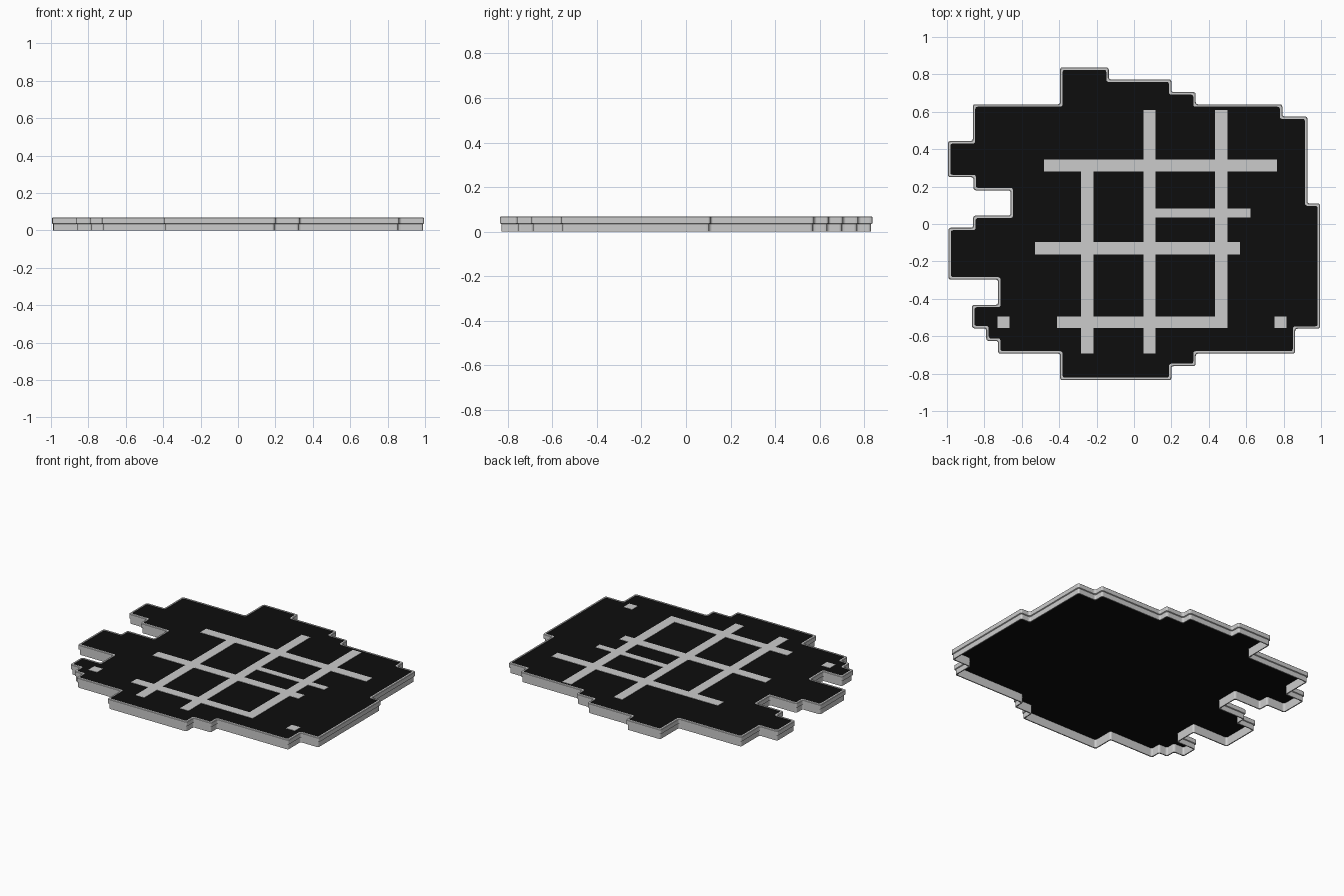
import bpy, bmesh, math
from mathutils import Vector

if "Cube" in bpy.data.objects:
    bpy.data.objects.remove(bpy.data.objects["Cube"])

H = 0.068
# Rectilinear board outline, clockwise from the back left tab
OUTLINE = [(-.395, .837), (-.135, .837), (-.135, .773), (.2, .773), (.2, .705), (.33, .705),
           (.33, .64), (.793, .64), (.793, .575), (.927, .575), (.927, .11), (.995, .11),
           (.995, -.56), (.862, -.56), (.862, -.693), (.33, -.693), (.33, -.76), (.2, -.76),
           (.2, -.835), (-.395, -.835), (-.395, -.693), (-.727, -.693), (-.727, -.625),
           (-.79, -.625), (-.79, -.558), (-.866, -.558), (-.866, -.432), (-.727, -.432),
           (-.727, -.297), (-.992, -.297), (-.992, -.02), (-.86, -.02), (-.86, .045),
           (-.66, .045), (-.66, .18), (-.858, .18), (-.858, .25), (-.995, .25),
           (-.995, .443), (-.862, .443), (-.862, .64), (-.395, .64)]


def outline(inset, r=0.012, segs=3):
    """Inset the outline and round every corner."""
    n = len(OUTLINE)
    pts = [Vector(p) for p in OUTLINE]
    moved = []
    for i, p in enumerate(pts):
        a = (p - pts[i - 1]).normalized()
        b = (pts[(i + 1) % n] - p).normalized()
        moved.append(p + inset * (Vector((a.y, -a.x)) + Vector((b.y, -b.x))))
    out = []
    for i, p in enumerate(moved):
        u = (moved[i - 1] - p).normalized()
        v = (moved[(i + 1) % n] - p).normalized()
        c = p + r * (u + v)
        for k in range(segs + 1):
            t = math.pi / 2 * k / segs
            out.append(c - r * (v * math.cos(t) + u * math.sin(t)))
    return out


def finish(bm, name, mat=None):
    bmesh.ops.recalc_face_normals(bm, faces=bm.faces)
    me = bpy.data.meshes.new(name)
    bm.to_mesh(me)
    bm.free()
    ob = bpy.data.objects.new(name, me)
    bpy.context.collection.objects.link(ob)
    if mat:
        me.materials.append(mat)
    return ob


def loft(name, rings, closed, mat=None):
    """Bridge (inset, z) rings; closed makes a frame, otherwise the ends are capped."""
    bm = bmesh.new()
    loops = [[bm.verts.new((p.x, p.y, z)) for p in outline(d)] for d, z in rings]
    pairs = list(zip(loops, loops[1:]))
    if closed:
        pairs.append((loops[-1], loops[0]))
    for a, b in pairs:
        for i in range(len(a)):
            bm.faces.new((a[i - 1], a[i], b[i], b[i - 1]))
    if not closed:
        bm.faces.new(loops[0])
        bm.faces.new(loops[-1])
    return finish(bm, name, mat)


black = bpy.data.materials.new("black")
black.diffuse_color = (0.004, 0.004, 0.004, 1)
black.use_nodes = True
black.node_tree.nodes["Principled BSDF"].inputs["Base Color"].default_value = black.diffuse_color

# Rim wall with a lip around its upper half
loft("rim_wall", [(.006, 0), (.006, .034), (0, .037), (0, H - .003), (.003, H),
                  (.013, H), (.013, 0)], True)

# Black top plate
loft("top_plate", [(.0125, .058), (.0125, H - .003)], False, black)

# Path strips: x0, x1, y0, y1
STRIPS = [(-.283, -.217, -.693, .345), (.05, .115, -.693, .61), (.433, .5, -.557, .61),
          (-.48, .765, .28, .345), (.115, .622, .035, .082), (-.528, .567, -.162, -.097),
          (-.412, .5, -.557, -.495), (-.73, -.665, -.557, -.495), (.75, .815, -.557, -.495)]
xs = sorted({v for s in STRIPS for v in s[:2]})
ys = sorted({v for s in STRIPS for v in s[2:]})
bm = bmesh.new()
for x0, x1 in zip(xs, xs[1:]):
    for y0, y1 in zip(ys, ys[1:]):
        cx, cy = (x0 + x1) / 2, (y0 + y1) / 2
        if any(a < cx < b and c < cy < d for a, b, c, d in STRIPS):
            bm.faces.new([bm.verts.new((x, y, H - .004)) for x, y in
                          ((x0, y0), (x1, y0), (x1, y1), (x0, y1))])
bmesh.ops.remove_doubles(bm, verts=bm.verts, dist=1e-5)
top = bmesh.ops.extrude_face_region(bm, geom=bm.faces[:], use_keep_orig=True)["geom"]
bmesh.ops.translate(bm, vec=(0, 0, .003),
                    verts=[g for g in top if isinstance(g, bmesh.types.BMVert)])
finish(bm, "path_strips")
